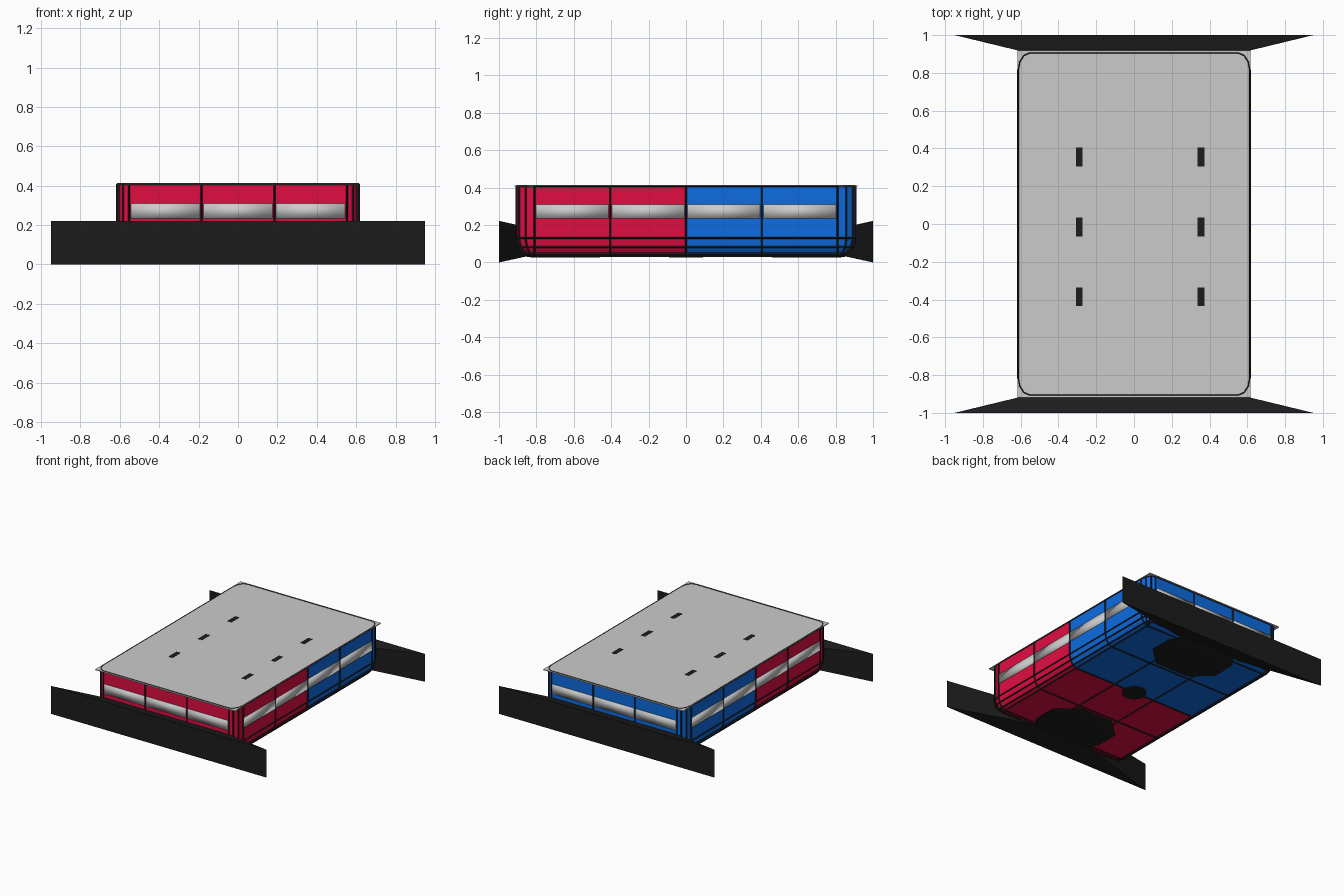
import bpy, bmesh
from math import sin, cos, pi

if "Cube" in bpy.data.objects:
    bpy.data.objects.remove(bpy.data.objects["Cube"])


def material(name, rgb):
    m = bpy.data.materials.new(name)
    m.diffuse_color = (*rgb, 1)
    m.use_nodes = True
    m.node_tree.nodes["Principled BSDF"].inputs["Base Color"].default_value = m.diffuse_color
    return m


RED = material("red", (0.75, 0.004, 0.055))
BLUE = material("blue", (0.004, 0.15, 0.75))
BLACK = material("black", (0.012, 0.012, 0.012))


def add_object(name, bm, *mats):
    bmesh.ops.recalc_face_normals(bm, faces=bm.faces)
    me = bpy.data.meshes.new(name)
    bm.to_mesh(me)
    bm.free()
    for m in mats:
        me.materials.append(m)
    ob = bpy.data.objects.new(name, me)
    bpy.context.collection.objects.link(ob)
    return ob


def box(name, centre, size, *mats):
    bm = bmesh.new()
    bmesh.ops.create_cube(bm, size=1)
    bmesh.ops.scale(bm, vec=size, verts=bm.verts)
    bmesh.ops.translate(bm, vec=centre, verts=bm.verts)
    return add_object(name, bm, *mats)


def loft(name, rings, *mats):
    """Skin a stack of equal-length point rings and cap both ends."""
    bm = bmesh.new()
    vs = [[bm.verts.new(p) for p in r] for r in rings]
    n = len(rings[0])
    for a, b in zip(vs, vs[1:]):
        for i in range(n):
            j = (i + 1) % n
            bm.faces.new((a[i], a[j], b[j], b[i]))
    bm.faces.new(vs[0])
    bm.faces.new(vs[-1])
    return add_object(name, bm, *mats)


# Hull: panel grid with elliptical corners and rounded bottom edge
CX, CY, CZ = 0.553, 0.81, 0.13
RX, RY, RZ = 0.06, 0.095, 0.095
TOP, SEG = 0.408, 3
xs = [CX * (2 * i / 3 - 1) for i in range(4)]
ys = [CY * (i / 2 - 1) for i in range(5)]


def outline(k, z):
    """Rounded rectangle; k scales the corner radius."""
    pts = []
    sides = [([(x, -CY) for x in xs], -pi / 2), ([(CX, y) for y in ys], 0),
             ([(x, CY) for x in xs[::-1]], pi / 2), ([(-CX, y) for y in ys[::-1]], pi)]
    for side, a in sides:
        pts += [(x + k * RX * cos(a), y + k * RY * sin(a), z) for x, y in side]
        x, y = side[-1]
        for s in range(1, SEG):
            t = a + s * pi / 2 / SEG
            pts.append((x + k * RX * cos(t), y + k * RY * sin(t), z))
    return pts


bm = bmesh.new()
rings = [outline(1, TOP)]
for s in range(SEG + 1):
    t = s * pi / 2 / SEG
    rings.append(outline(cos(t), CZ - RZ * sin(t)))
vs = [[bm.verts.new(p) for p in r] for r in rings]
n = len(rings[0])
for a, b in zip(vs, vs[1:]):
    for i in range(n):
        j = (i + 1) % n
        bm.faces.new((a[i], b[i], b[j], a[j]))
grid = [[bm.verts.new((x, y, CZ - RZ)) for y in ys] for x in xs]
for i in range(3):
    for j in range(4):
        bm.faces.new((grid[i][j], grid[i][j + 1], grid[i + 1][j + 1], grid[i + 1][j]))
bmesh.ops.remove_doubles(bm, verts=bm.verts, dist=0.0005)
for f in bm.faces:
    f.material_index = int(f.calc_center_median().y > 0)
hull = add_object("hull_panels", bm, RED, BLUE)

# Black ribs follow every panel edge of the hull
ribs = bpy.data.objects.new("hull_ribs", hull.data.copy())
bpy.context.collection.objects.link(ribs)
ribs.data.materials.clear()
ribs.data.materials.append(BLACK)
for p in ribs.data.polygons:
    p.material_index = 0
wire = ribs.modifiers.new("ribs", "WIREFRAME")
wire.thickness = 0.014
wire.use_even_offset = False
wire.use_boundary = True

# Smooth-shaded windows in each side panel
windows = []
for s in (-1, 1):
    for i in range(3):
        windows.append(box("end_window", ((xs[i] + xs[i + 1]) / 2, s * (CY + RY), 0.272),
                           (0.352, 0.012, 0.076)))
    for j in range(4):
        windows.append(box("side_window", (s * (CX + RX), (ys[j] + ys[j + 1]) / 2, 0.272),
                           (0.012, 0.388, 0.076)))
for w in windows:
    for p in w.data.polygons:
        p.use_smooth = True

# Top deck and its slots
box("deck", (0, 0, 0.409), (1.236, 1.836, 0.006))
for x in (-0.29, 0.355):
    for y in (-0.385, -0.015, 0.355):
        box("deck_slot", (x, y, 0.411), (0.036, 0.1, 0.006), BLACK)


# Tapered bumpers and underside mounts at both ends
def rect(x, y, z0, z1):
    return [(-x, y, z0), (x, y, z0), (x, y, z1), (-x, y, z1)]


def mount(s, inset, z):
    half = [(0.15, 0.43 + inset), (0.30 - inset, 0.57), (0.30 - inset, 0.76), (0.23, 0.86 - inset)]
    pts = half + [(-x, y) for x, y in half[::-1]]
    return [(x, s * y, z) for x, y in pts]


for s in (-1, 1):
    loft("bumper", [rect(0.95, s, 0, 0.222), rect(0.29, s * 0.84, 0.035, 0.187)], BLACK)
    loft("bumper_mount", [mount(s, 0, 0.045), mount(s, 0, 0.032), mount(s, 0.04, 0.026)], BLACK)

# Central underside disc
bm = bmesh.new()
bmesh.ops.create_cone(bm, cap_ends=True, segments=24, radius1=0.09, radius2=0.09, depth=0.02)
bmesh.ops.translate(bm, vec=(0, 0, 0.036), verts=bm.verts)
add_object("underside_disc", bm, BLACK)
